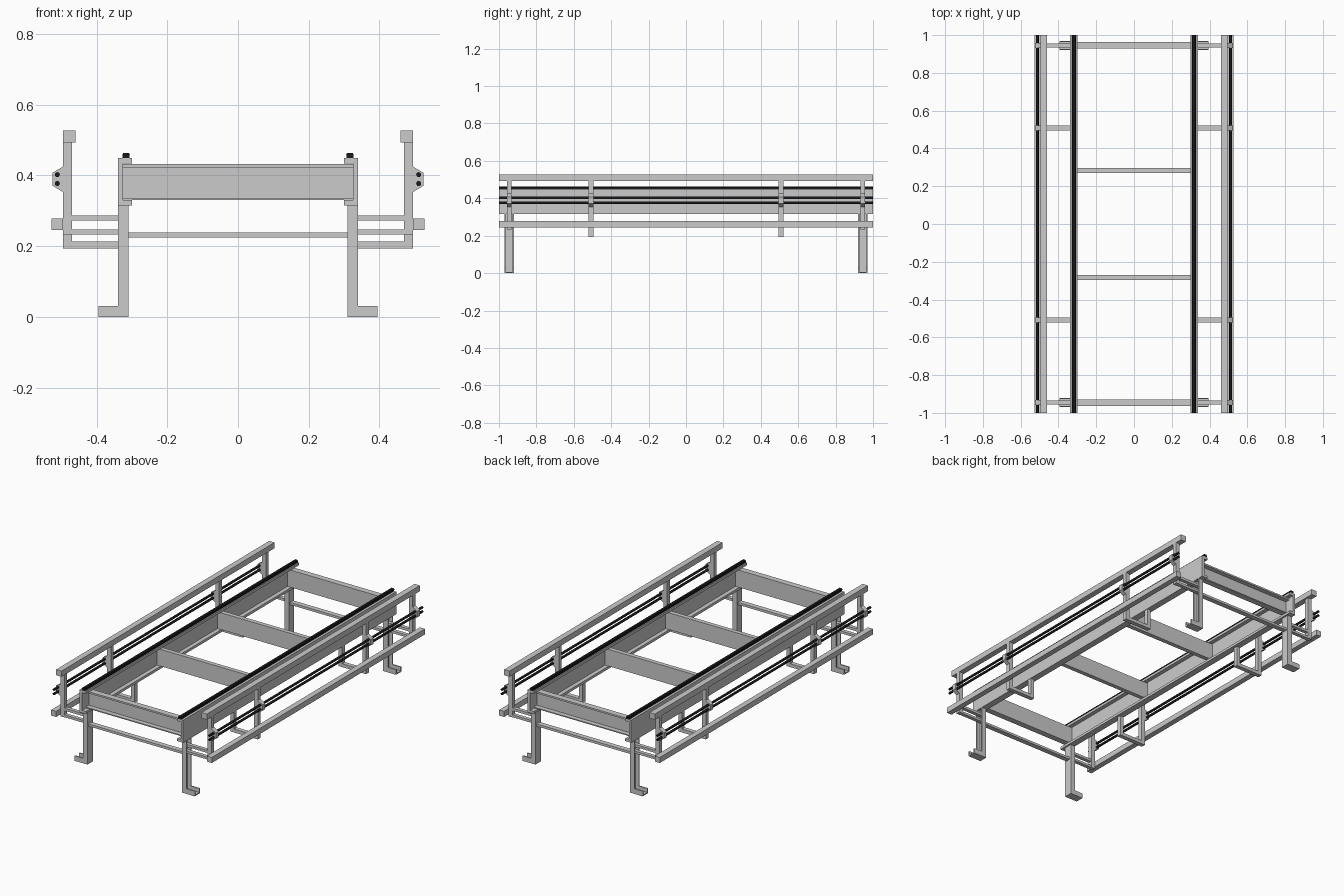
import bpy, bmesh, math

if "Cube" in bpy.data.objects:
    bpy.data.objects.remove(bpy.data.objects["Cube"])

black = bpy.data.materials.new("black_rubber")
black.diffuse_color = (0.01, 0.01, 0.01, 1)
black.use_nodes = True
black.node_tree.nodes["Principled BSDF"].inputs["Base Color"].default_value = black.diffuse_color


def finish(bm, name, mat=None):
    bmesh.ops.recalc_face_normals(bm, faces=bm.faces)
    me = bpy.data.meshes.new(name)
    bm.to_mesh(me)
    bm.free()
    ob = bpy.data.objects.new(name, me)
    bpy.context.collection.objects.link(ob)
    if mat:
        me.materials.append(mat)
    return ob


def prisms(name, parts, s=1, mat=None):
    """Each part is (xz profile, y0, y1); s = -1 mirrors it to the left side."""
    bm = bmesh.new()
    for prof, y0, y1 in parts:
        f = bm.faces.new([bm.verts.new((s * x, y0, z)) for x, z in prof])
        ext = bmesh.ops.extrude_face_region(bm, geom=[f])["geom"]
        vs = [v for v in ext if isinstance(v, bmesh.types.BMVert)]
        bmesh.ops.translate(bm, verts=vs, vec=(0, y1 - y0, 0))
    return finish(bm, name, mat)


def rect(x0, x1, z0, z1):
    return [(x0, z0), (x1, z0), (x1, z1), (x0, z1)]


def circle(x, z, r, n=16):
    return [(x + r * math.cos(2 * math.pi * i / n),
             z + r * math.sin(2 * math.pi * i / n)) for i in range(n)]


def ell(x0, x1, z1, w, h):
    """L profile: upright of width w, foot of height h."""
    return [(x0, 0), (x1, 0), (x1, h), (x0 + w, h), (x0 + w, z1), (x0, z1)]


for s, side in ((1, "right"), (-1, "left")):
    # Main channel, open towards the inside
    prisms(f"main_channel_{side}", [(
        [(0.34, 0.315), (0.34, 0.449), (0.30, 0.449), (0.30, 0.434),
         (0.325, 0.434), (0.325, 0.33), (0.30, 0.33), (0.30, 0.315)], -1, 1)], s)

    # Black running strip with rounded top
    prisms(f"running_strip_{side}", [(
        [(0.307, 0.449), (0.326, 0.449), (0.327, 0.459), (0.324, 0.464),
         (0.309, 0.464), (0.306, 0.459)], -1, 1)], s, black)

    # Guide rails
    prisms(f"upper_guide_rail_{side}", [(rect(0.46, 0.495, 0.493, 0.527), -1, 1)], s)
    prisms(f"lower_guide_rail_{side}", [(rect(0.495, 0.528, 0.245, 0.278), -1, 1)], s)

    # Black round rods
    for z, level in ((0.402, "upper"), (0.377, "lower")):
        ob = prisms(f"{level}_rod_{side}", [(circle(0.511, z, 0.007), -1, 1)], s, black)
        for p in ob.data.polygons:
            p.use_smooth = len(p.vertices) == 4

    for e, end in ((-1, "front"), (1, "back")):
        y = 0.945 * e
        # Leg with foot: U section open outwards and upwards
        web = ell(0.31, 0.395, 0.316, 0.007, 0.007)
        flange = ell(0.31, 0.395, 0.316, 0.03, 0.03)
        prisms(f"{end}_leg_{side}", [
            (web, y - 0.018, y + 0.018),
            (flange, y - 0.025, y - 0.018),
            (flange, y + 0.018, y + 0.025)], s)

        # End bracket: post with two arms to the leg
        prisms(f"{end}_end_bracket_{side}", [
            (rect(0.47, 0.495, 0.233, 0.493), y - 0.013, y + 0.013),
            (rect(0.317, 0.47, 0.272, 0.287), y - 0.011, y + 0.011),
            (rect(0.317, 0.47, 0.233, 0.247), y - 0.011, y + 0.011)], s)

        # Inner bracket: U-shaped hanger below the main channel
        ym = 0.508 * e
        prisms(f"{end}_hanger_bracket_{side}", [(
            [(0.315, 0.316), (0.315, 0.193), (0.495, 0.193), (0.495, 0.493),
             (0.47, 0.493), (0.47, 0.213), (0.338, 0.213), (0.338, 0.316)],
            ym - 0.013, ym + 0.013)], s)

        # Rod holders
        for yy, n in ((y, "end"), (ym, "inner")):
            prisms(f"{end}_{n}_rod_holder_{side}", [(
                [(0.495, 0.353), (0.525, 0.371), (0.525, 0.407), (0.495, 0.425)],
                yy - 0.013, yy + 0.013)], s)

for e, end in ((-1, "front"), (1, "back")):
    # End cross beam: channel open outwards
    y = 0.945 * e
    a, b = sorted((0.928 * e, 0.936 * e))
    c, d = sorted((0.936 * e, 0.964 * e))
    prisms(f"{end}_end_beam", [
        (rect(-0.325, 0.325, 0.33, 0.432), a, b),
        (rect(-0.325, 0.325, 0.422, 0.432), c, d),
        (rect(-0.325, 0.325, 0.33, 0.336), c, d)])

    # Inner cross beam
    prisms(f"{end}_inner_beam", [
        (rect(-0.325, 0.325, 0.33, 0.43), 0.284 * e - 0.013, 0.284 * e + 0.013)])

    # Tie bar between the legs
    prisms(f"{end}_leg_tie", [(rect(-0.31, 0.31, 0.224, 0.238), y - 0.015, y + 0.015)])
